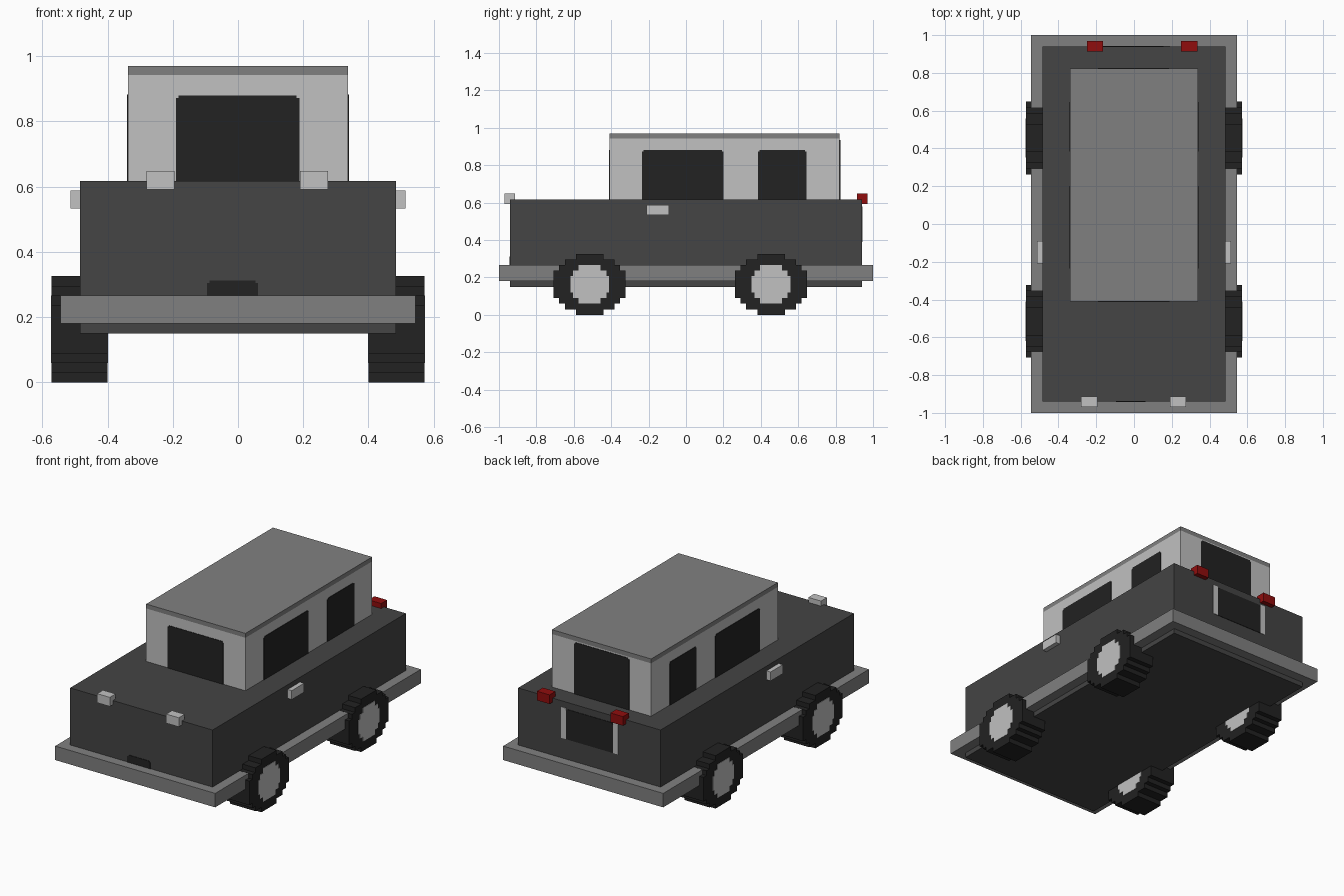
import bpy, bmesh

if "Cube" in bpy.data.objects:
    bpy.data.objects.remove(bpy.data.objects["Cube"])


def material(name, rgb):
    m = bpy.data.materials.new(name)
    m.diffuse_color = (*rgb, 1)
    m.use_nodes = True
    m.node_tree.nodes["Principled BSDF"].inputs["Base Color"].default_value = m.diffuse_color
    return m


DARK = material("dark grey paint", (0.058, 0.058, 0.058))
GREY = material("mid grey trim", (0.216, 0.216, 0.216))
LIGHT = material("light grey", (0.533, 0.533, 0.533))
BLACK = material("black", (0.016, 0.016, 0.016))
RED = material("red", (0.279, 0.004, 0.004))


def prism(name, outline, axis, lo, hi, mat):
    """Extrude a 2D outline along axis 'x' (outline = y,z) or 'y' (outline = x,z)."""
    def place(p, t):
        return (t, p[0], p[1]) if axis == "x" else (p[0], t, p[1])
    bm = bmesh.new()
    a = [bm.verts.new(place(p, lo)) for p in outline]
    b = [bm.verts.new(place(p, hi)) for p in outline]
    bm.faces.new(a)
    bm.faces.new(b)
    for i in range(len(a)):
        j = (i + 1) % len(a)
        bm.faces.new((a[i], a[j], b[j], b[i]))
    bmesh.ops.recalc_face_normals(bm, faces=bm.faces)
    me = bpy.data.meshes.new(name)
    bm.to_mesh(me)
    bm.free()
    me.materials.append(mat)
    ob = bpy.data.objects.new(name, me)
    bpy.context.collection.objects.link(ob)
    return ob


def box(name, x0, x1, y0, y1, z0, z1, mat):
    return prism(name, [(x0, z0), (x1, z0), (x1, z1), (x0, z1)], "y", y0, y1, mat)


def notched(u0, u1, z0, z1, n=0.008):
    """Rectangle with small square notches in its top corners."""
    return [(u0, z0), (u1, z0), (u1, z1 - n), (u1 - n, z1 - n), (u1 - n, z1),
            (u0 + n, z1), (u0 + n, z1 - n), (u0, z1 - n)]


def stepped(rows, cell, cy, z0):
    """Blocky round outline: rows are widths in cells from bottom to top."""
    right = []
    for i, w in enumerate(rows):
        h = w * cell / 2
        right += [(h, z0 + i * cell), (h, z0 + (i + 1) * cell)]
    pts = [(cy + h, z) for h, z in right] + [(cy - h, z) for h, z in reversed(right)]
    # drop points lying in the middle of a straight upright run
    keep = []
    for i, p in enumerate(pts):
        q, r = pts[i - 1], pts[(i + 1) % len(pts)]
        if p != q and not (abs(p[0] - q[0]) < 1e-6 and abs(p[0] - r[0]) < 1e-6):
            keep.append(p)
    return keep


# Body, skirt, cabin, roof
TOP = 0.617
box("body", -0.485, 0.485, -0.94, 0.94, 0.15, TOP, DARK)
box("bumper_skirt", -0.545, 0.545, -1, 1, 0.18, 0.266, GREY)
box("cabin", -0.338, 0.338, -0.41, 0.822, TOP, 0.943, LIGHT)
box("roof", -0.338, 0.338, -0.41, 0.822, 0.943, 0.97, GREY)

# Windows as thin plates
T = 0.003
prism("windscreen", notched(-0.19, 0.188, TOP, 0.88), "y", -0.41 - T, -0.41, BLACK)
prism("rear_window", notched(-0.19, 0.185, TOP, 0.935), "y", 0.822, 0.822 + T, BLACK)
for side, s in (("left", -1), ("right", 1)):
    lo, hi = sorted((s * 0.338, s * (0.338 + T)))
    prism(side + "_front_window", notched(-0.235, 0.2, TOP, 0.882), "x", lo, hi, BLACK)
    prism(side + "_rear_window", notched(0.385, 0.645, TOP, 0.882), "x", lo, hi, BLACK)
    # Door handles
    lo, hi = sorted((s * 0.48, s * 0.513))
    box(side + "_door_handle", lo, hi, -0.21, -0.09, 0.533, 0.588, LIGHT)

# Front grille, rear panel with side bars
prism("front_grille", notched(-0.095, 0.062, 0.25, 0.312), "y", -0.94 - T, -0.94, BLACK)
prism("rear_panel", notched(-0.164, 0.157, 0.39, 0.575), "y", 0.94, 0.94 + T, BLACK)
for side, x in (("left", -0.198), ("right", 0.157)):
    box(side + "_rear_bar", x, x + 0.034, 0.94, 0.94 + T, 0.39, 0.58, LIGHT)

# Headlights and tail lights
for side, xf, xr in (("left", -0.28, -0.25), ("right", 0.19, 0.25)):
    box(side + "_headlight", xf, xf + 0.086, -0.97, -0.913, 0.592, 0.648, LIGHT)
    box(side + "_tail_light", xr, xr + 0.086, 0.913, 0.97, 0.592, 0.648, RED)

# Wheels with blocky tyres and hubs showing on both faces
CELL = 0.0296
TYRE = [5, 9, 11, 13, 13, 13, 13, 13, 11, 9, 5]
HUB = [4, 6, 7, 7, 7, 6, 4]
for side, s in (("left", -1), ("right", 1)):
    for end, cy in (("front", -0.515), ("rear", 0.455)):
        lo, hi = sorted((s * 0.4, s * 0.572))
        name = side + "_" + end
        prism(name + "_tyre", stepped(TYRE, CELL, cy, 0), "x", lo, hi, BLACK)
        prism(name + "_hub", stepped(HUB, CELL, cy, 2 * CELL), "x", lo - 0.002, hi + 0.002, LIGHT)
